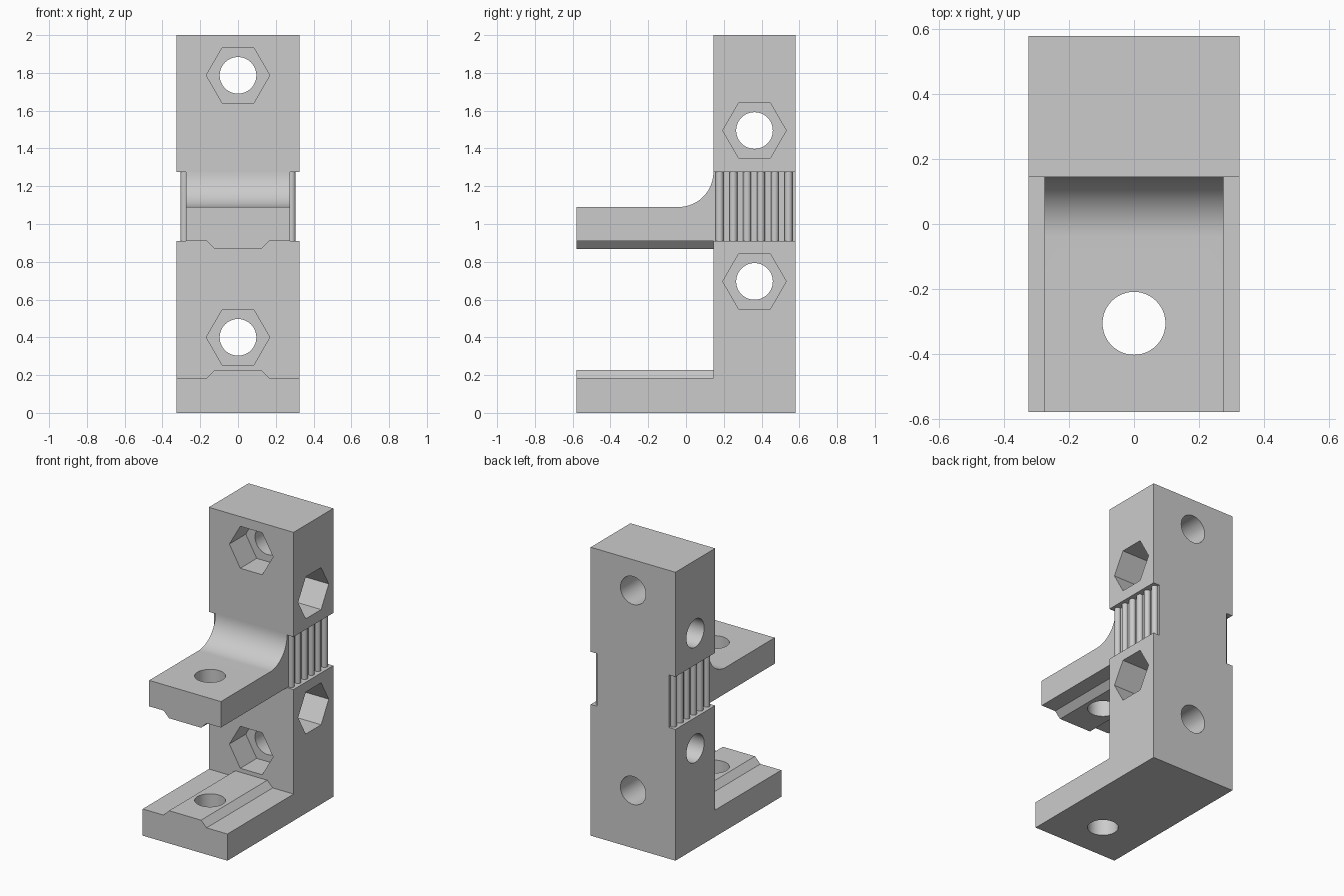
import bpy
import bmesh
from math import cos, sin, pi

cube = bpy.data.objects.get("Cube")
if cube:
    bpy.data.objects.remove(cube, do_unlink=True)

grey = bpy.data.materials.new("light grey")
grey.use_nodes = True
grey.diffuse_color = (0.6, 0.6, 0.6, 1)
grey.node_tree.nodes["Principled BSDF"].inputs["Base Color"].default_value = (0.6, 0.6, 0.6, 1)

# Main dimensions
HALF, CORE = 0.325, 0.275            # half widths of the body and of the waist
FRONT, COL, BACK = -0.58, 0.145, 0.58
FOOT_TOP, ARM_LOW, ARM_TOP, WAIST_TOP = 0.185, 0.91, 1.09, 1.275
KEY = 0.042                          # height of the guide ridges
HOLE, HEX = 0.097, 0.168             # bolt hole and nut pocket radii
MID = (COL + BACK) / 2


def prism(name, profile, axis, lo, hi):
    """Extrude a 2D profile along an axis."""
    place = {"x": lambda u, v, w: (w, u, v),
             "y": lambda u, v, w: (u, w, v),
             "z": lambda u, v, w: (u, v, w)}[axis]
    bm = bmesh.new()
    ends = [[bm.verts.new(place(u, v, w)) for u, v in profile] for w in (lo, hi)]
    for ring in ends:
        bm.faces.new(ring)
    n = len(profile)
    for i in range(n):
        j = (i + 1) % n
        bm.faces.new((ends[0][i], ends[0][j], ends[1][j], ends[1][i]))
    bmesh.ops.recalc_face_normals(bm, faces=bm.faces)
    mesh = bpy.data.meshes.new(name)
    bm.to_mesh(mesh)
    bm.free()
    mesh.materials.append(grey)
    obj = bpy.data.objects.new(name, mesh)
    bpy.context.collection.objects.link(obj)
    return obj


def ring(u, v, radius, sides):
    return [(u + radius * cos(2 * pi * i / sides), v + radius * sin(2 * pi * i / sides))
            for i in range(sides)]


def mirrored(right_side):
    """Close a half profile by mirroring it across x = 0."""
    return right_side + [(-u, v) for u, v in reversed(right_side)]


def activate(obj):
    bpy.ops.object.select_all(action="DESELECT")
    obj.select_set(True)
    bpy.context.view_layer.objects.active = obj


def combine(obj, other, operation):
    activate(obj)
    mod = obj.modifiers.new("combine", "BOOLEAN")
    mod.operation, mod.solver, mod.object = operation, "EXACT", other
    bpy.ops.object.modifier_apply(modifier=mod.name)
    bpy.data.objects.remove(other, do_unlink=True)


def cut(obj, u, v, radius, sides, axis, lo, hi):
    combine(obj, prism("cutter", ring(u, v, radius, sides), axis, lo, hi), "DIFFERENCE")


def smooth(obj):
    activate(obj)
    bpy.ops.object.shade_smooth_by_angle()


# Column with a narrowed waist
column = prism("column", mirrored([
    (HALF, 0), (HALF, ARM_LOW), (CORE, ARM_LOW),
    (CORE, WAIST_TOP), (HALF, WAIST_TOP), (HALF, 2)]), "y", COL, BACK)

# Front bolt holes with nut pockets
for z in (0.4, 1.787):
    cut(column, 0, z, HOLE, 48, "y", 0, 1)
    cut(column, 0, z, HEX, 6, "y", 0, COL + 0.18)

# Side bolt holes with deeper nut pockets
for z in (0.696, 1.495):
    cut(column, MID, z, HOLE, 48, "x", -1, 1)
    cut(column, MID, z, HEX, 6, "x", HALF - 0.395, 1)
smooth(column)

# Foot with a raised guide ridge
foot = prism("foot", mirrored([
    (HALF, 0), (HALF, FOOT_TOP), (0.165, FOOT_TOP),
    (0.123, FOOT_TOP + KEY)]), "y", FRONT, COL)
cut(foot, 0, -0.306, HOLE, 48, "z", -1, 1)
smooth(foot)

# Upper arm with a curved root and a ridge underneath
R = WAIST_TOP - ARM_TOP
curve = [(COL - R + R * sin(a), WAIST_TOP - R * cos(a))
         for a in (pi / 2 * i / 24 for i in range(25))]
arm = prism("upper_arm", [(COL, ARM_LOW), (FRONT, ARM_LOW), (FRONT, ARM_TOP)] + curve,
            "x", -CORE, CORE)
ridge = prism("ridge", mirrored([
    (0.123, ARM_LOW - KEY), (0.165, ARM_LOW), (0.165, ARM_LOW + 0.05)]), "y", FRONT, COL)
combine(arm, ridge, "UNION")
cut(arm, 0, -0.306, HOLE, 48, "z", 0, 2)
smooth(arm)

# Vertical grip ribs on both sides of the waist
for side, word in ((1, "left"), (-1, "right")):
    for i in range(6):
        rib = prism(f"{word}_rib_{i + 1}",
                    ring(side * 0.284, 0.178 + 0.073 * i, 0.021, 24),
                    "z", ARM_LOW, WAIST_TOP)
        smooth(rib)
